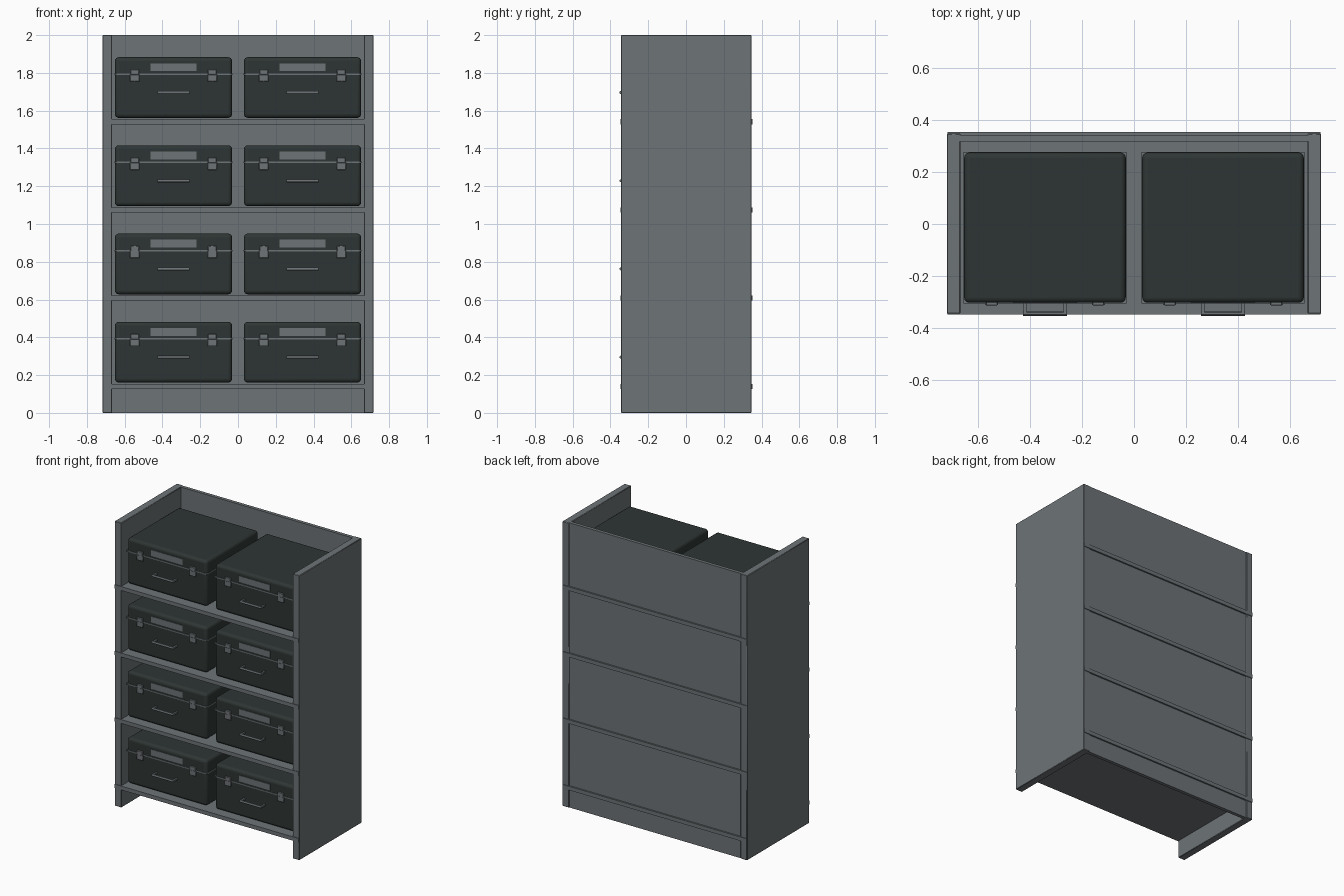
import bpy

if "Cube" in bpy.data.objects:
    bpy.data.objects.remove(bpy.data.objects["Cube"])

# ---- colours ----
def colour(name, rgb):
    m = bpy.data.materials.new(name)
    m.diffuse_color = (*rgb, 1.0)
    m.use_nodes = True
    m.node_tree.nodes["Principled BSDF"].inputs["Base Color"].default_value = m.diffuse_color
    return m

GREY = colour("steel grey", (0.155, 0.172, 0.182))
DARK = colour("dark case green", (0.027, 0.036, 0.034))


def block(name, x, y, z, mat, bevel=0.0, segments=1):
    """Box spanning the given (min, max) ranges, with optional rounded edges."""
    bpy.ops.mesh.primitive_cube_add(
        size=1, location=[(a + b) / 2 for a, b in (x, y, z)])
    ob = bpy.context.object
    ob.name = name
    ob.scale = [b - a for a, b in (x, y, z)]
    bpy.ops.object.transform_apply(location=False, rotation=False, scale=True)
    ob.data.materials.append(mat)
    if bevel:
        mod = ob.modifiers.new("rounded edges", 'BEVEL')
        mod.width = bevel
        mod.segments = segments
        bpy.ops.object.shade_smooth_by_angle()
    return ob


def span(centre, half):
    return (centre - half, centre + half)


def handle_bar(name, cx, y, z, half):
    bpy.ops.mesh.primitive_cylinder_add(
        vertices=12, radius=0.008, depth=2 * half,
        location=(cx, y, z), rotation=(0, 1.570796, 0))
    ob = bpy.context.object
    ob.name = name
    ob.data.materials.append(GREY)
    bpy.ops.object.shade_smooth_by_angle()


# ---- rack frame: open top, front and bottom ----
for side, sx in (("left", -1), ("right", 1)):
    block(side + "_side_panel", span(sx * 0.692, 0.026),
          (-0.344, 0.347), (0, 2), GREY, 0.003)
block("back_panel", (-0.67, 0.67), (0.317, 0.341), (0, 2), GREY)

# ---- shelves, each carrying two cases ----
PITCH = 0.467
for row in range(4):
    z0 = 0.127 + row * PITCH
    block(f"shelf_{row}", (-0.715, 0.715), (-0.348, 0.352),
          (z0, z0 + 0.027), GREY)

    for col, cx in enumerate((-0.3415, 0.3415)):
        tag = f"_{row}_{col}"
        b = z0 + 0.034            # underside of the case
        # body and the thin rim where the lid closes
        block("case_body" + tag, span(cx, 0.310), (-0.302, 0.274),
              (b, b + 0.321), DARK, 0.02, 4)
        block("case_rim" + tag, span(cx, 0.313), (-0.305, 0.277),
              (b + 0.227, b + 0.235), GREY)
        # label plate on the lid
        block("label_plate" + tag, span(cx, 0.122), (-0.305, -0.300),
              (b + 0.247, b + 0.289), GREY)
        # two latches across the rim
        for i, dx in enumerate((-0.205, 0.205)):
            block(f"latch_{i}" + tag, span(cx + dx, 0.025), (-0.310, -0.300),
                  (b + 0.192, b + 0.233), GREY, 0.002)
            block(f"latch_top_{i}" + tag, span(cx + dx, 0.022),
                  (-0.312, -0.300), (b + 0.228, b + 0.256), GREY, 0.002)
        # pull handle on two posts
        hz = b + 0.134
        handle_bar("handle_bar" + tag, cx, -0.344, hz, 0.084)
        for i, dx in enumerate((-0.077, 0.077)):
            block(f"handle_post_{i}" + tag, span(cx + dx, 0.006),
                  (-0.344, -0.300), span(hz, 0.006), GREY)
